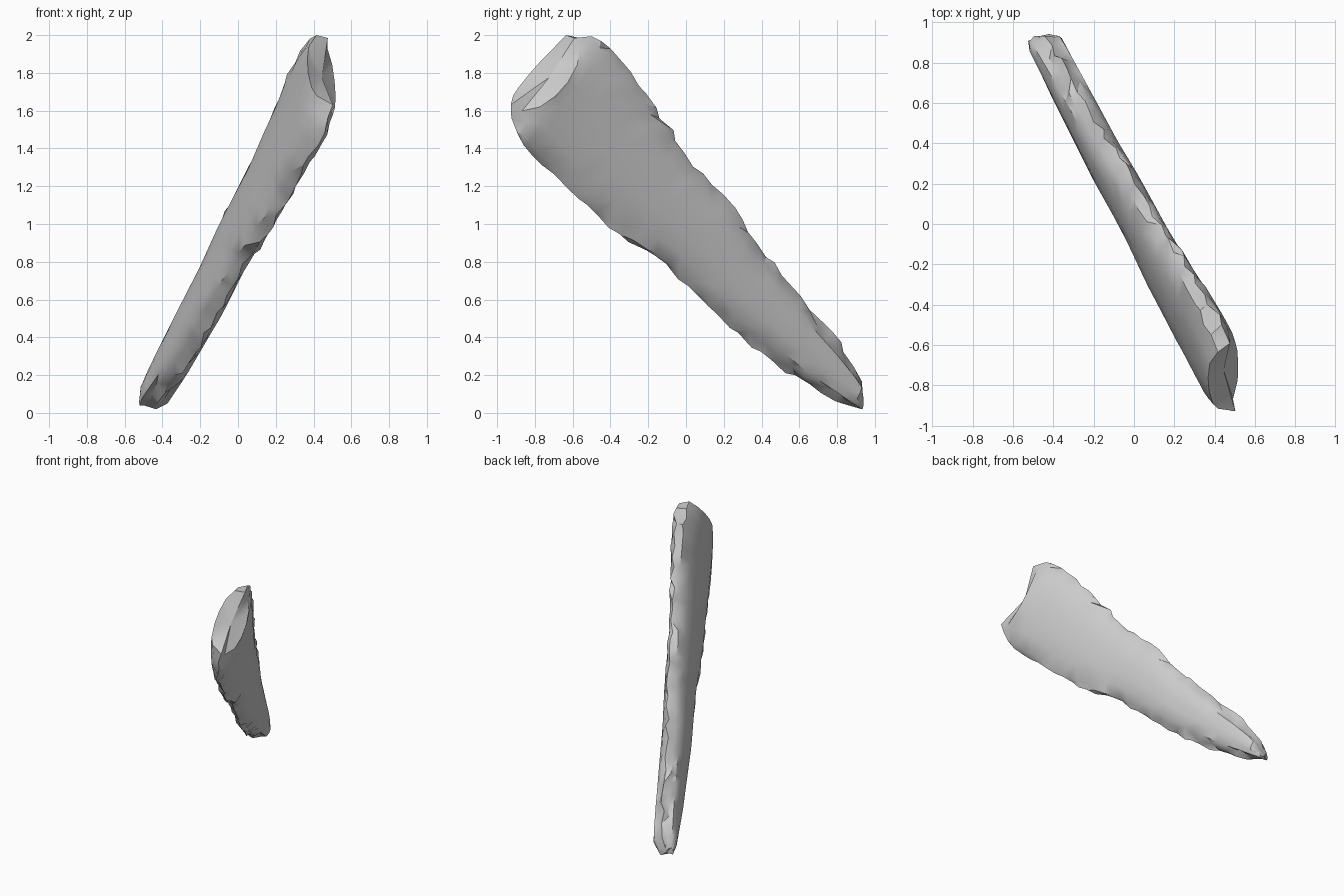
import bpy, bmesh, math, random
from mathutils import Vector

random.seed(7)
cube = bpy.data.objects.get("Cube")
if cube:
    bpy.data.objects.remove(cube)

# Stone material
stone = bpy.data.materials.new("grey_stone")
stone.use_nodes = True
colour = (0.6, 0.6, 0.6, 1)
stone.diffuse_color = colour
stone.node_tree.nodes["Principled BSDF"].inputs["Base Color"].default_value = colour

# Long edges of the blade as (y, z), from the narrow tip to the broad head
UPPER = [(.93, .1), (.92, .2), (.8, .38), (.6, .63), (.43, .83), (.3, 1.02), (.17, 1.17),
         (0, 1.36), (-.13, 1.57), (-.23, 1.7), (-.3, 1.83), (-.4, 1.93), (-.5, 2), (-.6, 2)]
LOWER = [(.92, .01), (.84, .04), (.6, .17), (.2, .47), (0, .68), (-.13, .8), (-.35, .94),
         (-.64, 1.2), (-.68, 1.25), (-.8, 1.36), (-.92, 1.5), (-.93, 1.63)]
NORMAL = Vector((1, .32, -.22)).normalized()
STATIONS = 34


def on_plane(y, z):
    return Vector((-.185 - .32 * y + .22 * z, y, z))


def along(path, t):
    """Point at fraction t of the length of a polyline."""
    pts = [on_plane(*p) for p in path]
    lengths = [(b - a).length for a, b in zip(pts, pts[1:])]
    d = t * sum(lengths)
    for a, b, l in zip(pts, pts[1:], lengths):
        if d <= l:
            return a.lerp(b, d / l)
        d -= l
    return pts[-1]


def jitter(r):
    return random.uniform(-r, r)


# Lens cross-section: (side, thickness); the outer points get chipped
FRONT = [(.95, .034), (.6, .057), (.2, .067), (-.2, .067), (-.6, .057), (-.95, .034)]
BACK = [(s, -h * 1.15) for s, h in reversed(FRONT)]
SECTION = [(1, 0)] + FRONT + [(-1, 0)] + BACK

axis = (on_plane(.92, .05) - on_plane(-.76, 1.8)).normalized()
bm = bmesh.new()
rings = []
for i in range(STATIONS):
    t = i / (STATIONS - 1)
    up, low = along(UPPER, t), along(LOWER, t)
    mid, half = (up + low) / 2, (up - low) / 2
    inset = min(.035 / half.length, .35)
    # The front side is fuller at both ends, the back only at the head
    front_swell = 1.05 + .35 * (1 - t) ** 2 + .5 * t ** 4
    back_swell = 1 + .25 * t ** 3
    if i == 0:
        front_swell = back_swell = .75
    ring = []
    for s, h in SECTION:
        h *= front_swell if h > 0 else back_swell
        chipped = abs(s) > .9
        if abs(s) == 1:
            h = jitter(.018) + .015 * t
            s *= 1 + jitter(.014) / half.length
        elif chipped:
            s = math.copysign(1 - inset * random.uniform(.4, 1.5), s)
            h *= random.uniform(.75, 1.15)
        p = mid + half * s + NORMAL * h
        if chipped:
            p += axis * jitter(.018)
        p.z = min(max(p.z, 0), 2)
        ring.append(bm.verts.new(p))
    rings.append(ring)

# Broken head: the front side of the last rings is set back into a sloping fracture
for k, amount in ((1, .12), (2, .075), (3, .045), (4, .02)):
    for v, (s, h) in zip(rings[-k], SECTION):
        if h > 0:
            v.co += axis * amount * (1 - .5 * s * s)

for a, b in zip(rings, rings[1:]):
    n = len(a)
    for j in range(n):
        bm.faces.new((a[j], a[(j + 1) % n], b[(j + 1) % n], b[j]))


# Caps: a blunt tip and a hollowed fracture at the head
def cap(ring, shift):
    centre = sum((v.co for v in ring), Vector()) / len(ring) + axis * shift
    hub = bm.verts.new(centre)
    for a, b in zip(ring, ring[1:] + ring[:1]):
        bm.faces.new((a, b, hub))


cap(rings[0], .01)
cap(rings[-1], .02)

bmesh.ops.triangulate(bm, faces=bm.faces[:])
bmesh.ops.recalc_face_normals(bm, faces=bm.faces[:])
mesh = bpy.data.meshes.new("stone_blade")
bm.to_mesh(mesh)
bm.free()
mesh.materials.append(stone)
blade = bpy.data.objects.new("stone_blade", mesh)
bpy.context.collection.objects.link(blade)

# Smooth broad faces, crisp chipped edges
bpy.ops.object.select_all(action="DESELECT")
blade.select_set(True)
bpy.context.view_layer.objects.active = blade
bpy.ops.object.shade_smooth_by_angle(angle=math.radians(35))
